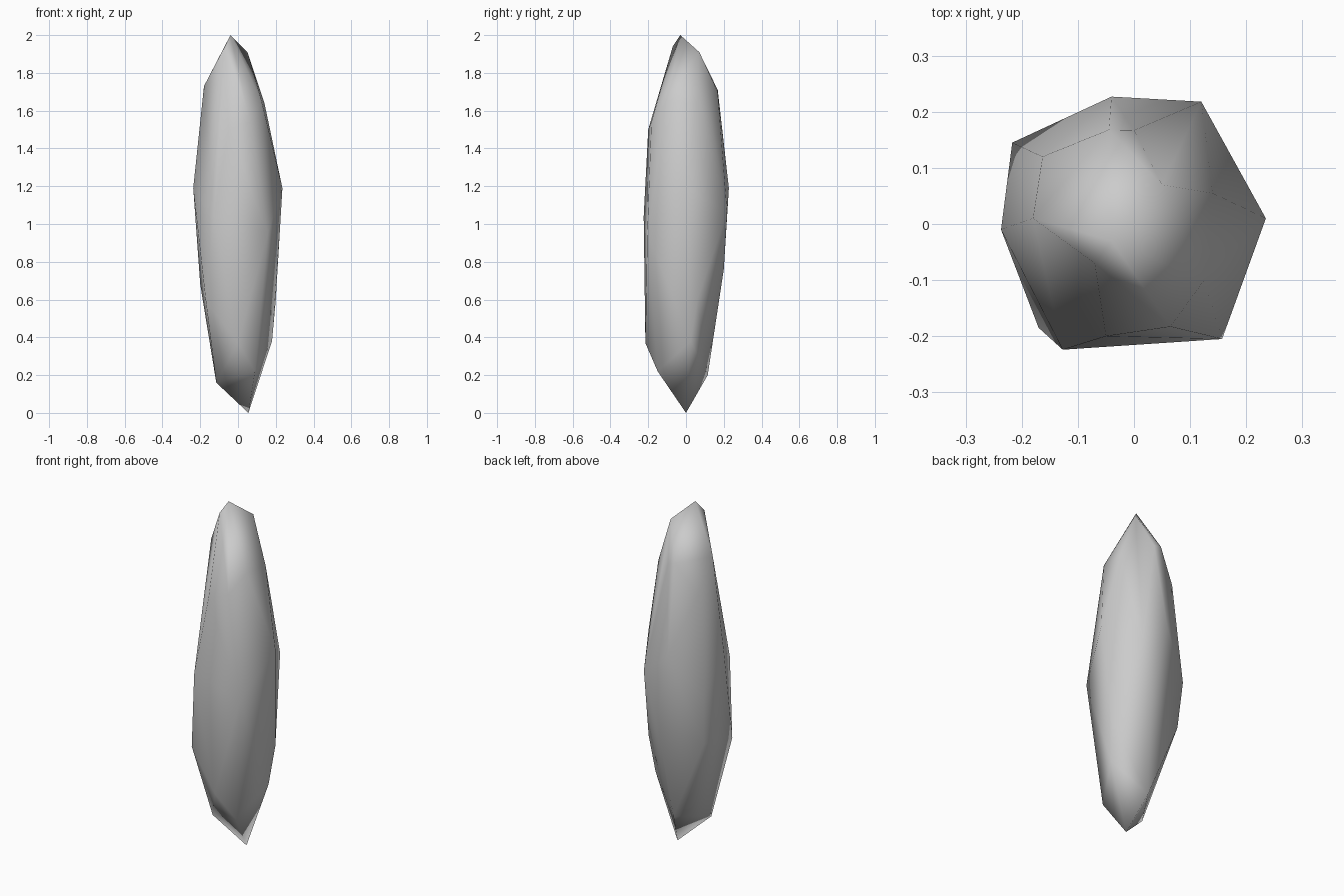
import bpy, bmesh

# Corner points of the crystal-like shard, grouped in bands from tip to base
bands = [
    # top tip
    [(-.04, -.03, 2.0), (.05, .07, 1.91), (-.07, -.07, 1.94)],
    # shoulder
    [(-.045, .168, 1.71), (0, .167, 1.70), (-.18, .01, 1.73),
     (.14, .055, 1.64), (.125, -.10, 1.65), (-.163, .12, 1.54),
     (-.05, -.20, 1.50), (.065, -.183, 1.54)],
    # belt
    [(.235, .01, 1.19), (-.237, -.01, 1.19), (-.04, .227, 1.19),
     (.12, .218, 1.06), (-.127, -.224, 1.04), (.157, -.205, .95),
     (-.217, .145, .95)],
    # lower body
    [(-.17, -.185, .59), (-.20, .12, .68), (.05, .20, .76),
     (.20, .06, .60), (.18, .025, .38), (0, -.215, .37)],
    # base tip
    [(0, .115, .20), (.09, -.15, .22), (-.115, -.07, .16), (.055, 0, 0)],
]

# Faceted shard: hull around the bands
bm = bmesh.new()
for band in bands:
    for p in band:
        bm.verts.new(p)
res = bmesh.ops.convex_hull(bm, input=list(bm.verts))
loose = [v for v in bm.verts if not v.link_faces]
bmesh.ops.delete(bm, geom=loose, context='VERTS')
bmesh.ops.recalc_face_normals(bm, faces=list(bm.faces))

# Soft shading over the low-poly facets
for f in bm.faces:
    f.smooth = True

mesh = bpy.data.meshes.new("stone_shard")
bm.to_mesh(mesh)
bm.free()
shard = bpy.data.objects.new("stone_shard", mesh)
bpy.context.collection.objects.link(shard)
